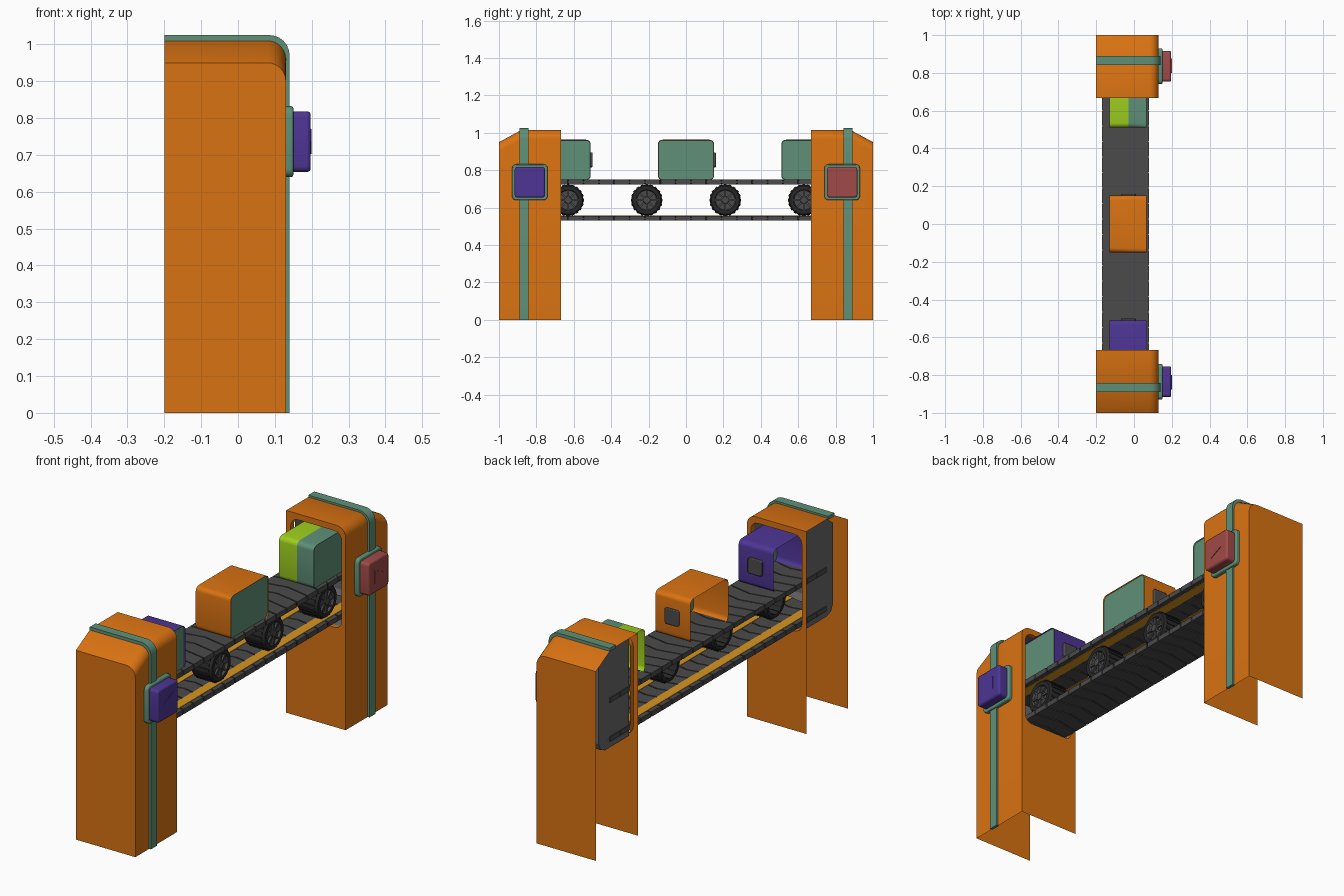
import bpy, bmesh, math
from mathutils import Vector, Matrix

if "Cube" in bpy.data.objects:
    bpy.data.objects.remove(bpy.data.objects["Cube"])


def material(name, rgb):
    m = bpy.data.materials.new(name)
    m.use_nodes = True
    m.diffuse_color = (*rgb, 1)
    m.node_tree.nodes["Principled BSDF"].inputs["Base Color"].default_value = (*rgb, 1)
    return m


ORANGE = material("orange", (.70, .17, .006))
TEAL = material("teal green", (.115, .28, .19))
PURPLE = material("purple", (.075, .036, .30))
RED = material("dull red", (.35, .07, .065))
LIME = material("lime", (.34, .62, .013))
DARK = material("belt grey", (.07, .07, .07))
GREY = material("liner grey", (.14, .14, .14))
GOLD = material("gold", (.68, .30, .015))
BLACK = material("tyre black", (.02, .02, .02))


def finish(name, bm, mats, bevel=0, smooth=True):
    bmesh.ops.recalc_face_normals(bm, faces=bm.faces)
    me = bpy.data.meshes.new(name)
    bm.to_mesh(me)
    bm.free()
    for m in mats:
        me.materials.append(m)
    ob = bpy.data.objects.new(name, me)
    bpy.context.scene.collection.objects.link(ob)
    if bevel:
        mod = ob.modifiers.new("Bevel", "BEVEL")
        mod.width, mod.segments, mod.angle_limit = bevel, 2, math.radians(40)
    if smooth:
        bpy.ops.object.select_all(action="DESELECT")
        ob.select_set(True)
        bpy.context.view_layer.objects.active = ob
        bpy.ops.object.shade_smooth_by_angle(angle=math.radians(35))
    return ob


def place(axis, u, v, a):
    return {"x": (a, u, v), "y": (u, a, v), "z": (u, v, a)}[axis]


def sweep(bm, pts, stops, axis, slots=None, caps=(True, True), closed=True):
    """Carry an outline along an axis; returns the end cap when there is one."""
    rings = [[bm.verts.new(place(axis, u, v, a)) for u, v in pts] for a in stops]
    n = len(pts)
    for k, (r, q) in enumerate(zip(rings, rings[1:])):
        for i in range(n if closed else n - 1):
            j = (i + 1) % n
            f = bm.faces.new((r[i], r[j], q[j], q[i]))
            f.material_index = slots[k] if slots else 0
    if caps[0]:
        bm.faces.new(rings[0])
    if caps[1]:
        f = bm.faces.new(rings[-1])
        f.material_index = slots[-1] if slots else 0
        return f


def prism(name, pts, a0, a1, axis, mat, bevel=0):
    bm = bmesh.new()
    sweep(bm, pts, (a0, a1), axis)
    return finish(name, bm, [mat], bevel)


def rounded(u0, u1, v0, v1, r, n=4):
    out = []
    corners = ((u1 - r, v1 - r), (u0 + r, v1 - r), (u0 + r, v0 + r), (u1 - r, v0 + r))
    for q, (cu, cv) in enumerate(corners):
        for i in range(n + 1):
            t = math.pi / 2 * (q + i / n)
            out.append((cu + r * math.cos(t), cv + r * math.sin(t)))
    return out


def shell_path(top, side, r=.05, n=6):
    """Roof, rounded shoulder and side wall, seen along y."""
    arc = [math.pi / 2 * (1 - i / n) for i in range(n + 1)]
    return ([(-.2, top)] + [(side - r + r * math.cos(t), top - r + r * math.sin(t)) for t in arc]
            + [(side, 0)])


def tower(s, label, button_mat):
    # Housing: roof and side wall, sloped at the outer end, open on -x and below
    bm = bmesh.new()
    rings = [[bm.verts.new((x, s * y, z)) for x, z in shell_path(top, .13)]
             for y, top in ((.668, 1.015), (.88, 1.015), (1, .95))]
    for r, q in zip(rings, rings[1:]):
        for i in range(len(r) - 1):
            bm.faces.new((r[i], r[i + 1], q[i + 1], q[i]))
    bm.faces.new(rings[2] + [bm.verts.new((-.2, s, 0))])
    # Inner wall with the rounded tunnel mouth and its rim
    outer = rings[0] + [bm.verts.new((-.2, s * .668, 0))]
    mouth = [bm.verts.new((x, s * .668, z)) for x, z in rounded(-.175, .108, .5, .985, .04)]
    edges = []
    for loop in (outer, mouth):
        for i, v in enumerate(loop):
            w = loop[(i + 1) % len(loop)]
            edges.append(bm.edges.get((v, w)) or bm.edges.new((v, w)))
    bmesh.ops.triangle_fill(bm, edges=edges, use_beauty=True, normal=(0, -s, 0))
    deep = [bm.verts.new(v.co + Vector((0, s * .025, 0))) for v in mouth]
    for i in range(len(mouth)):
        j = (i + 1) % len(mouth)
        bm.faces.new((mouth[i], mouth[j], deep[j], deep[i]))
    finish(label + "_tower", bm, [ORANGE])

    # Grey tunnel liner
    bm = bmesh.new()
    path = [(.69, .5), (.88, .5), (.915, .515), (.93, .55), (.93, .95), (.87, .995), (.69, .995)]
    sweep(bm, [(s * y, z) for y, z in path], (-.166, .105), "x", closed=False)
    finish(label + "_tunnel_liner", bm, [GREY], smooth=False)

    # Band over the roof and down the side
    band = shell_path(1.025, .14, .055) + shell_path(1.008, .125)[::-1]
    prism(label + "_band", band, s * .843, s * .89, "y", TEAL)

    # Push button on its plate, with an arrow
    c = s * .835
    prism(label + "_button_plate", rounded(c - .095, c + .095, .64, .832, .022),
          .125, .15, "x", TEAL, .005)
    prism(label + "_button", rounded(c - .081, c + .081, .654, .818, .015),
          .14, .197, "x", button_mat, .008)
    arrow = [(c + s * .04, .736), (c - s * .035, .77), (c - s * .035, .702)]
    prism(label + "_button_arrow", arrow, .195, .2, "x", button_mat)


tower(-1, "front", PURPLE)
tower(1, "back", RED)


def belt(label, z0, z1, inner):
    # Chevron treads
    bm = bmesh.new()
    pitch, gap, peak = .082, .006, .025
    for i in range(21):
        y = -.873 + i * pitch
        e = y + pitch - gap
        sweep(bm, [(-.17, y), (-.045, y + peak), (.08, y),
                   (.08, e), (-.045, e + peak), (-.17, e)], (z0, z1), "z")
    finish(label + "_belt_treads", bm, [DARK], smooth=False)
    # Core sheet and gold strips on the inner side
    zm = (z0 + z1) / 2
    prism(label + "_belt_core", rounded(-.166, .076, -.86, .86, .002, 1), zm - .006, zm + .006, "z", DARK)
    for side in (-1, 1):
        x = -.045 + side * .078
        prism(label + "_belt_strip", rounded(x - .024, x + .024, -.86, .86, .002, 1),
              inner - .002, inner + .002, "z", GOLD)


belt("upper", .725, .75, .725)
belt("lower", .53, .555, .555)


def add_block(bm, size, matrix, slot):
    made = bmesh.ops.create_cube(bm, size=1, matrix=matrix @ Matrix.Diagonal((*size, 1)))
    for f in {f for v in made["verts"] for f in v.link_faces}:
        f.material_index = slot


def wheel(i, y):
    # Hollow tyre and dished hub, turned about the axle
    bm = bmesh.new()
    profile = [(-.06, .06), (-.06, .076), (-.05, .082), (.043, .082), (.054, .075), (.054, .056),
               (.042, .052), (.042, .02), (.055, .017), (.055, 0)]
    verts = [bm.verts.new((x, 0, r)) for x, r in profile]
    edges = [bm.edges.new(p) for p in zip(verts, verts[1:])]
    bmesh.ops.spin(bm, geom=verts + edges, axis=(1, 0, 0), cent=(0, 0, 0),
                   angle=math.tau, steps=28, use_duplicate=False)
    bmesh.ops.remove_doubles(bm, verts=bm.verts, dist=.0002)
    for f in bm.faces:
        c = f.calc_center_median()
        f.material_index = int(math.hypot(c.y, c.z) < .054)
    # Spokes and tread blocks
    for k in range(8):
        m = Matrix.Rotation(math.tau * k / 8, 4, "X") @ Matrix.Translation((.045, 0, .034))
        add_block(bm, (.012, .01, .04), m, 1)
    for k in range(20):
        m = Matrix.Rotation(math.tau * k / 20, 4, "X") @ Matrix.Translation((-.003, 0, .081))
        add_block(bm, (.09, .014, .008), m, 0)
    ob = finish(f"wheel_{i + 1}", bm, [BLACK, DARK])
    ob.location = (0, y, .64)


for i in range(4):
    wheel(i, -.63 + .42 * i)


def crate(label, y, mats, stops, slots):
    # Rounded box, open on -x, with a framed teal window on +x
    bm = bmesh.new()
    face = sweep(bm, rounded(y - .15, y + .15, .747, .963, .024), stops, "x", slots, (False, True))
    bmesh.ops.inset_individual(bm, faces=[face], thickness=.014)
    bmesh.ops.inset_individual(bm, faces=[face], thickness=.003, depth=-.005)
    face.material_index = len(mats) - 1
    finish(label + "_crate", bm, mats)
    # Dark knob on the back end
    knob = rounded(-.07, .01, .815, .895, .012)
    prism(label + "_crate_knob", knob, y + .145, y + .16, "y", DARK, .004)


crate("front", -.66, [PURPLE, TEAL], (-.13, .065), [0])
crate("middle", 0, [ORANGE, TEAL], (-.13, .065), [0])
crate("back", .66, [LIME, TEAL], (-.13, -.03, .065), [0, 1])
